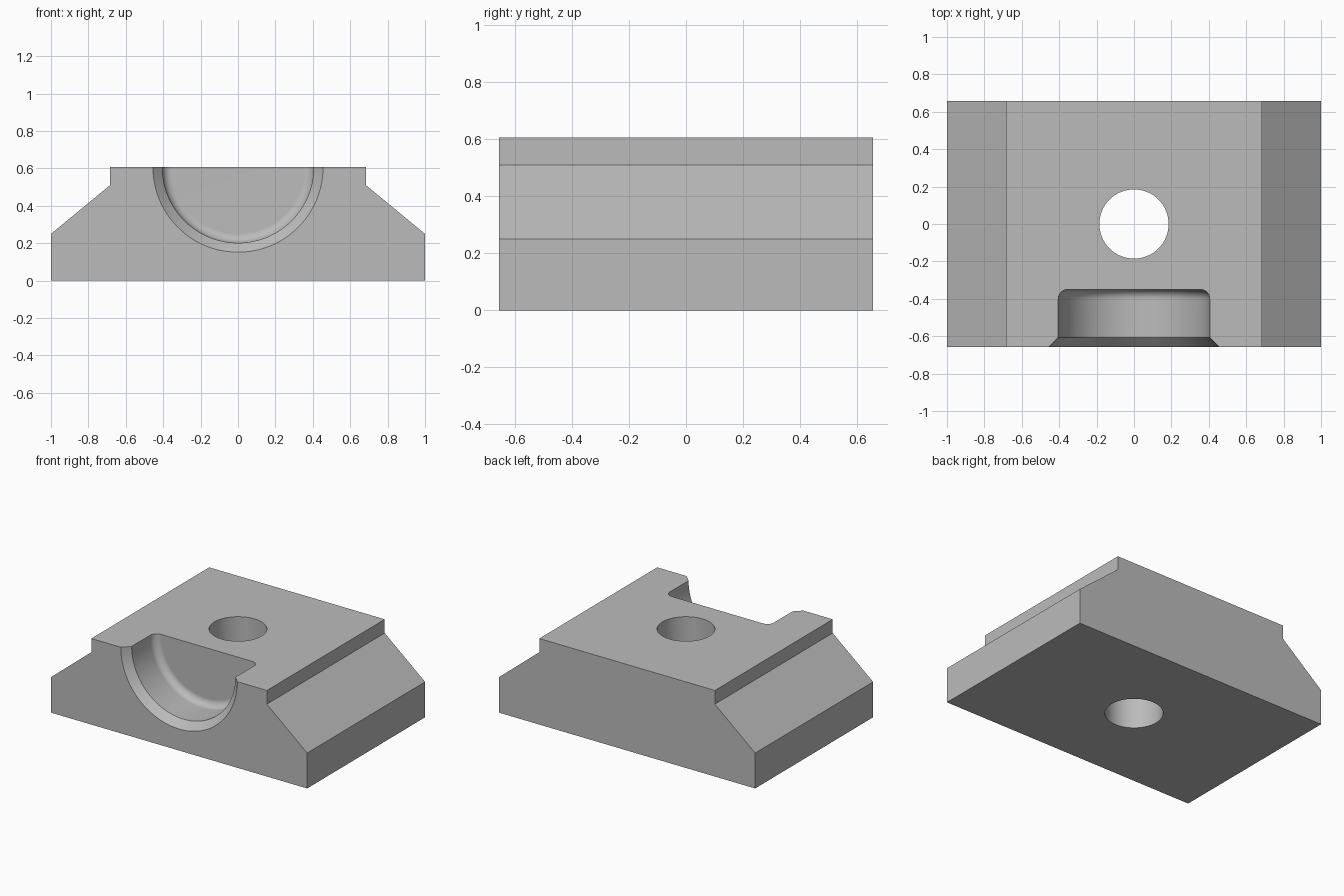
import bpy, bmesh, math
from mathutils import Matrix

if "Cube" in bpy.data.objects:
    bpy.data.objects.remove(bpy.data.objects["Cube"], do_unlink=True)

HALF_DEPTH = 0.657
HEIGHT = 0.607

grey = bpy.data.materials.new("plain grey")
grey.use_nodes = True
colour = (0.5, 0.5, 0.5, 1)
grey.diffuse_color = colour
grey.node_tree.nodes["Principled BSDF"].inputs["Base Color"].default_value = colour


def make_object(name, bm):
    bmesh.ops.recalc_face_normals(bm, faces=bm.faces)
    mesh = bpy.data.meshes.new(name)
    bm.to_mesh(mesh)
    bm.free()
    mesh.materials.append(grey)
    obj = bpy.data.objects.new(name, mesh)
    bpy.context.collection.objects.link(obj)
    return obj


# Stepped, sloped block: half profile mirrored, then extruded along y
half = [(1, 0), (1, 0.25), (0.685, 0.51), (0.685, HEIGHT)]
outline = half + [(-x, z) for x, z in reversed(half)]
bm = bmesh.new()
face = bm.faces.new([bm.verts.new((x, -HALF_DEPTH, z)) for x, z in outline])
extruded = bmesh.ops.extrude_face_region(bm, geom=[face])
moved = [v for v in extruded["geom"] if isinstance(v, bmesh.types.BMVert)]
bmesh.ops.translate(bm, verts=moved, vec=(0, 2 * HALF_DEPTH, 0))
block = make_object("clamp_block", bm)

# Round pocket with a filleted floor and chamfered mouth: turned about y
RADIUS, FLOOR, FILLET, CHAMFER, EXTRA = 0.405, -0.35, 0.05, 0.05, 0.02
profile = [(0, FLOOR)]
for i in range(9):
    a = math.pi / 2 * i / 8
    profile.append((RADIUS - FILLET + FILLET * math.sin(a),
                    FLOOR - FILLET + FILLET * math.cos(a)))
mouth = -HALF_DEPTH - EXTRA
profile += [(RADIUS, -HALF_DEPTH + CHAMFER),
            (RADIUS + CHAMFER + EXTRA, mouth), (0, mouth)]
bm = bmesh.new()
verts = [bm.verts.new((r, y, HEIGHT)) for r, y in profile]
edges = [bm.edges.new(pair) for pair in zip(verts, verts[1:])]
bmesh.ops.spin(bm, geom=verts + edges, cent=(0, 0, HEIGHT), axis=(0, 1, 0),
               angle=math.tau, steps=96)
bmesh.ops.remove_doubles(bm, verts=bm.verts, dist=0.0001)
pocket = make_object("pocket_cutter", bm)

# Vertical bolt hole
bm = bmesh.new()
bmesh.ops.create_cone(bm, cap_ends=True, segments=64, radius1=0.185,
                      radius2=0.185, depth=2, matrix=Matrix.Translation((0, 0, 0.3)))
hole = make_object("bolt_hole_cutter", bm)

# Cut the block, then discard the cutters
bpy.ops.object.select_all(action="DESELECT")
block.select_set(True)
bpy.context.view_layer.objects.active = block
for cutter in (pocket, hole):
    cutter.hide_render = True
    cut = block.modifiers.new(cutter.name, "BOOLEAN")
    cut.operation = "DIFFERENCE"
    cut.solver = "EXACT"
    cut.object = cutter
    bpy.ops.object.modifier_apply(modifier=cut.name)
    bpy.data.objects.remove(cutter, do_unlink=True)

# Smooth the curved walls while keeping the edges crisp
bpy.ops.object.shade_smooth_by_angle(angle=math.radians(30))
weighted = block.modifiers.new("weighted_normals", "WEIGHTED_NORMAL")
weighted.keep_sharp = True
